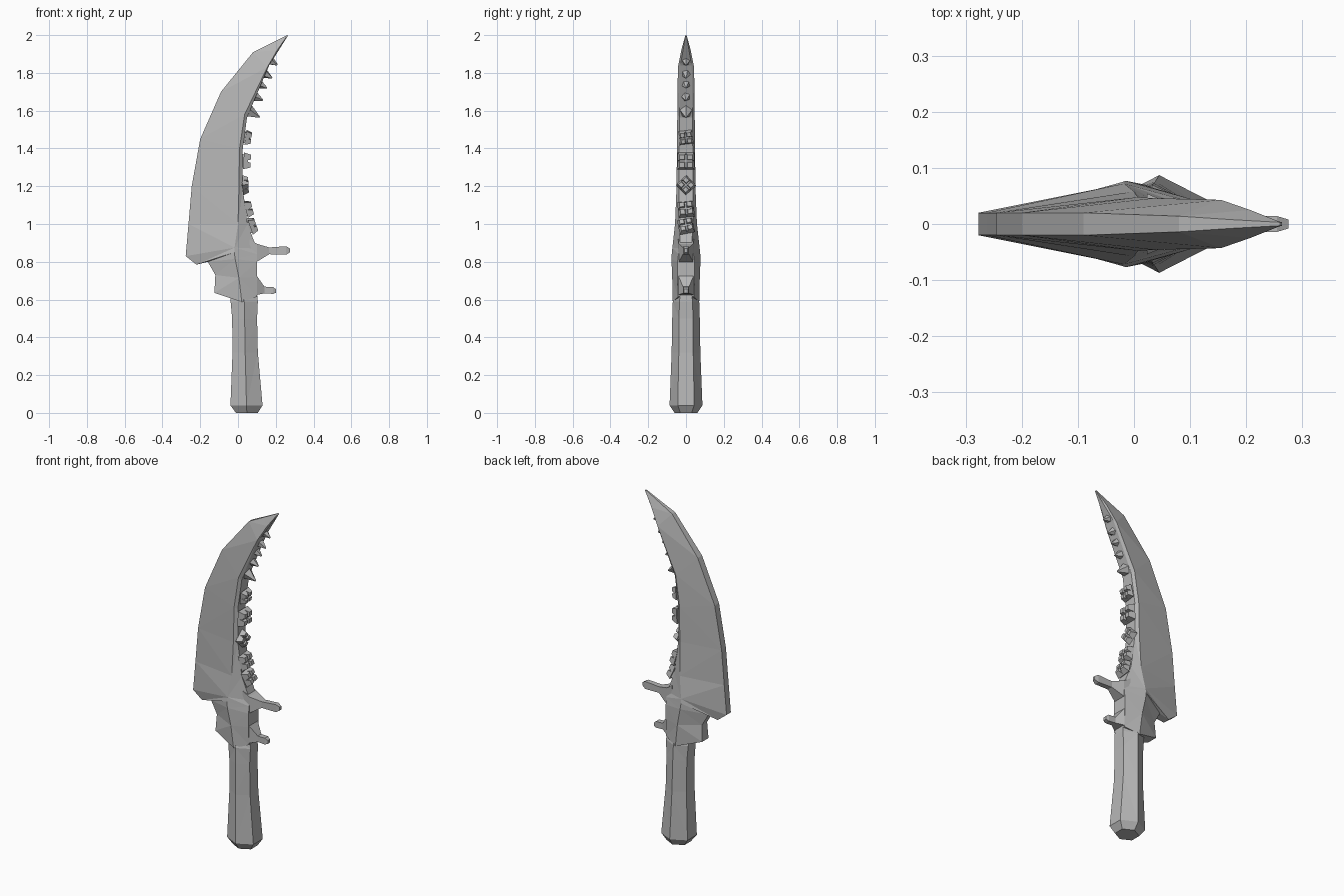
import bpy, bmesh, math
from mathutils import Vector, Matrix

# Dark grey for every part
grey = bpy.data.materials.new("dark_grey")
grey.diffuse_color = (.47, .47, .47, 1)


def finish(name, bm):
    bmesh.ops.recalc_face_normals(bm, faces=bm.faces)
    me = bpy.data.meshes.new(name)
    bm.to_mesh(me)
    bm.free()
    me.materials.append(grey)
    ob = bpy.data.objects.new(name, me)
    bpy.context.collection.objects.link(ob)
    return ob


def loft(name, rings):
    """Bridge equal-length rings of points and cap both ends."""
    bm = bmesh.new()
    vs = [[bm.verts.new(p) for p in r] for r in rings]
    n = len(rings[0])
    for a, b in zip(vs, vs[1:]):
        for i in range(n):
            j = (i + 1) % n
            bm.faces.new((a[i], a[j], b[j], b[i]))
    bm.faces.new(vs[0])
    bm.faces.new(vs[-1])
    bmesh.ops.remove_doubles(bm, verts=bm.verts, dist=0.0005)
    bmesh.ops.triangulate(bm, faces=[f for f in bm.faces if len(f.verts) > 3])
    return finish(name, bm)


# Hexagonal handle: (z, centre x, radius x, radius y)
handle = [(0.0, 0.047, 0.058, 0.06), (0.04, 0.045, 0.085, 0.087),
          (0.32, 0.038, 0.067, 0.076), (0.5, 0.035, 0.066, 0.073),
          (0.59, 0.033, 0.072, 0.070), (0.64, 0.03, 0.07, 0.055)]
loft("handle", [[(cx + rx * sx, ry * sy, z) for sx, sy in
                 ((0, 1), (1, .5), (1, -.5), (0, -1), (-1, -.5), (-1, .5))]
                for z, cx, rx, ry in handle])

# Blade and guard: (spine x, z, ridge x, z, inner edge x, z, spine / ridge / inner half thickness)
blade = [(-.125, .635, .02, .587, .10, .615, .030, .070, .042),
         (-.12, .73, .005, .715, .10, .72, .024, .073, .045),
         (-.16, .80, -.015, .815, .10, .80, .020, .077, .045),
         (-.22, .785, -.02, .850, .10, .84, .020, .075, .04),
         (-.277, .83, -.018, .875, .10, .87, .020, .072, .03),
         (-.262, 1.0, .0, 1.0, .05, 1.0, .020, .058, .036),
         (-.245, 1.20, .005, 1.195, .025, 1.19, .020, .050, .036),
         (-.20, 1.45, .008, 1.40, .024, 1.39, .020, .048, .036),
         (-.09, 1.70, .035, 1.58, .048, 1.565, .020, .046, .034),
         (.08, 1.91, .155, 1.83, .165, 1.84, .014, .043, .03),
         (.17, 1.955, .207, 1.92, .214, 1.917, .008, .025, .016),
         (.26, 2.0, .262, 1.998, .264, 1.996, .003, .003, .003)]
loft("blade", [[(sx, st, sz), (rx, rt, rz), (ix, it, iz),
                (ix, -it, iz), (rx, -rt, rz), (sx, -st, sz)]
               for sx, sz, rx, rz, ix, iz, st, rt, it in blade])


# Guard prongs: (x, lower z, upper z, half thickness)
def prong(name, secs):
    loft(name, [[(x, -h, a), (x, h, a), (x, h, b), (x, -h, b)] for x, a, b, h in secs])


prong("upper_prong", [(.06, .79, .92, .042), (.10, .80, .895, .038), (.165, .84, .876, .016),
                      (.255, .838, .882, .014), (.275, .85, .87, .008)])
prong("lower_prong", [(.07, .62, .74, .045), (.10, .625, .725, .04), (.14, .633, .668, .016),
                      (.185, .63, .667, .015), (.20, .636, .655, .010)])


def orient(base, direction, roll):
    return (Matrix.Translation(base) @ Vector(direction).to_track_quat('Z', 'Y').to_matrix().to_4x4()
            @ Matrix.Rotation(roll, 4, 'Z'))


# Molars: four blunt cusps on a block, (x, z, direction z, roll, size)
molars = [(.055, .985, .35, .2, .95), (.032, 1.075, .25, .1, 1.0), (.015, 1.205, .05, .75, .9),
          (.02, 1.335, -.05, 0, 1.05), (.033, 1.46, -.15, .12, .85)]
for n, (x, z, dz, roll, s) in enumerate(molars):
    bm = bmesh.new()
    m = orient((x, 0, z), (1, 0, dz), roll) @ Matrix.Scale(s, 4)
    bmesh.ops.create_cube(bm, size=1, matrix=m @ Matrix.Diagonal((.066, .066, .064, 1)))
    for i in (-1, 1):
        for j in (-1, 1):
            bmesh.ops.create_cone(bm, cap_ends=True, segments=4, radius1=.032, radius2=.017, depth=.036,
                                  matrix=m @ Matrix.Translation((.02 * i, .02 * j, .027))
                                  @ Matrix.Rotation(math.pi / 4, 4, 'Z'))
    finish(f"molar_{n + 1}", bm)

# Pointed teeth: (base x, z, tip x, z, radius)
fangs = [(.045, 1.603, .114, 1.565, .042), (.075, 1.682, .132, 1.655, .034),
         (.10, 1.748, .153, 1.72, .034), (.125, 1.805, .18, 1.773, .034),
         (.16, 1.87, .208, 1.842, .031)]
for n, (bx, bz, tx, tz, r) in enumerate(fangs):
    a, b = Vector((bx, 0, bz)), Vector((tx, 0, tz))
    bm = bmesh.new()
    bmesh.ops.create_cone(bm, cap_ends=True, segments=5, radius1=r, radius2=.004, depth=(b - a).length,
                          matrix=orient((a + b) / 2, b - a, .3 * n))
    finish(f"fang_{n + 1}", bm)
